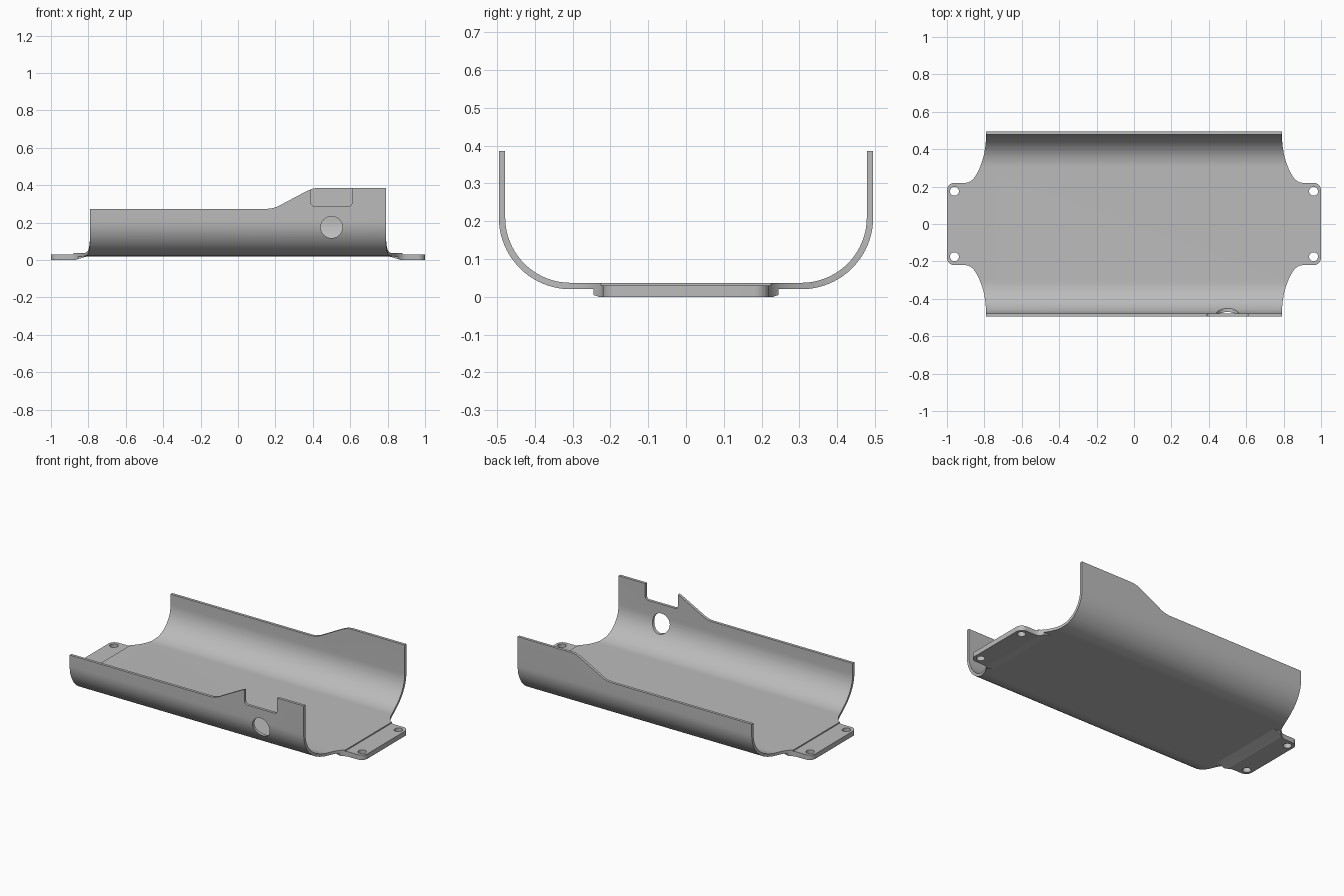
import bpy, bmesh, math
from mathutils import Vector

if "Cube" in bpy.data.objects:
    bpy.data.objects.remove(bpy.data.objects["Cube"])

steel = bpy.data.materials.new("grey_steel")
steel.diffuse_color = (0.50, 0.50, 0.50, 1)
steel.use_nodes = True
steel.node_tree.nodes["Principled BSDF"].inputs["Base Color"].default_value = steel.diffuse_color


def prism(name, pts, to3d, offset):
    """Solid from a closed 2D outline, lifted to 3D and extruded by offset."""
    bm = bmesh.new()
    base = bm.faces.new([bm.verts.new(to3d(a, b)) for a, b in pts])
    ext = bmesh.ops.extrude_face_region(bm, geom=[base])["geom"]
    moved = [v for v in ext if isinstance(v, bmesh.types.BMVert)]
    bmesh.ops.translate(bm, verts=moved, vec=Vector(offset))
    bmesh.ops.recalc_face_normals(bm, faces=bm.faces)
    mesh = bpy.data.meshes.new(name)
    bm.to_mesh(mesh)
    bm.free()
    ob = bpy.data.objects.new(name, mesh)
    bpy.context.collection.objects.link(ob)
    mesh.materials.append(steel)
    return ob


def arc(cx, cy, r, start, end, n):
    angles = [math.radians(start + (end - start) * i / n) for i in range(n + 1)]
    return [(cx + r * math.cos(t), cy + r * math.sin(t)) for t in angles]


def boolean(ob, cutter, op):
    mod = ob.modifiers.new(op.lower(), 'BOOLEAN')
    mod.operation, mod.object, mod.solver = op, cutter, 'EXACT'
    bpy.context.view_layer.objects.active = ob
    bpy.ops.object.modifier_apply(modifier=mod.name)


def discard(*obs):
    for ob in obs:
        bpy.data.objects.remove(ob, do_unlink=True)


# Trough: U section swept lengthways
W, T, R = 0.495, 0.017, 0.19
cy, cz = W - R, 0.02 + R
outer = [(W, 0.387)] + arc(cy, cz, R, 0, -90, 20)
inner = arc(cy, cz, R - T, -90, 0, 20) + [(W - T, 0.387)]
mirror = lambda pts: [(-a, b) for a, b in reversed(pts)]
trough = prism("trough", outer + mirror(outer) + mirror(inner) + inner,
               lambda y, z: (-0.88, y, z), (1.76, 0, 0))

# Plan outline: straight wall ends flaring into rounded mounting tabs
quarter = [(0.79, 0.60), (0.79, 0.47), (0.794, 0.42), (0.801, 0.375), (0.812, 0.335),
           (0.825, 0.30), (0.838, 0.272), (0.852, 0.25), (0.866, 0.234),
           (0.882, 0.224), (0.90, 0.22)] + arc(0.96, 0.18, 0.04, 90, 0, 8)
half = quarter + [(x, -y) for x, y in reversed(quarter)]
plan = prism("plan_cutter", half + [(-x, -y) for x, y in half],
             lambda x, y: (x, y, -0.5), (0, 0, 1.5))
boolean(trough, plan, 'INTERSECT')

# Stepped wall tops: low, eased ramp, high
side = [(-1.2, -0.2), (1.2, -0.2), (1.2, 0.386), (0.43, 0.386), (0.40, 0.382),
        (0.37, 0.370), (0.21, 0.285), (0.185, 0.277), (0.16, 0.274), (-1.2, 0.274)]
step = prism("wall_cutter", side, lambda x, z: (x, -1, z), (0, 2, 0))
boolean(trough, step, 'INTERSECT')

# Front wall notch and round port
notch = ([(0.39, 0.5)] + arc(0.408, 0.307, 0.018, 180, 270, 5)
         + arc(0.592, 0.307, 0.018, 270, 360, 5) + [(0.61, 0.5)])
for name, pts in (("notch_cutter", notch),
                  ("port_cutter", arc(0.5, 0.175, 0.058, 0, 360, 40)[:-1])):
    cutter = prism(name, pts, lambda x, z: (x, -0.7, z), (0, 0.4, 0))
    boolean(trough, cutter, 'DIFFERENCE')
    discard(cutter)

# Mounting tabs: thicker pads with a tapered underside
parts = [trough]
for s, label in ((1, "right"), (-1, "left")):
    pad = [(0.805, 0.02), (0.865, 0.002), (0.87, 0.0), (1.01, 0.0), (1.01, 0.03),
           (0.88, 0.03), (0.88, 0.02)]
    tab = prism(label + "_mounting_tab", pad,
                lambda x, z: (s * x, -0.245, z), (0, 0.49, 0))
    boolean(tab, plan, 'INTERSECT')
    for y in (-0.175, 0.175):
        hole = prism("hole_cutter", arc(s * 0.96, y, 0.024, 0, 360, 24)[:-1],
                     lambda x, y: (x, y, -0.1), (0, 0, 0.3))
        boolean(tab, hole, 'DIFFERENCE')
        discard(hole)
    parts.append(tab)
discard(plan, step)

# Smooth the bends, keep the cut edges crisp
for ob in parts:
    bpy.ops.object.select_all(action='DESELECT')
    ob.select_set(True)
    bpy.context.view_layer.objects.active = ob
    bpy.ops.object.shade_smooth_by_angle(angle=math.radians(30))
